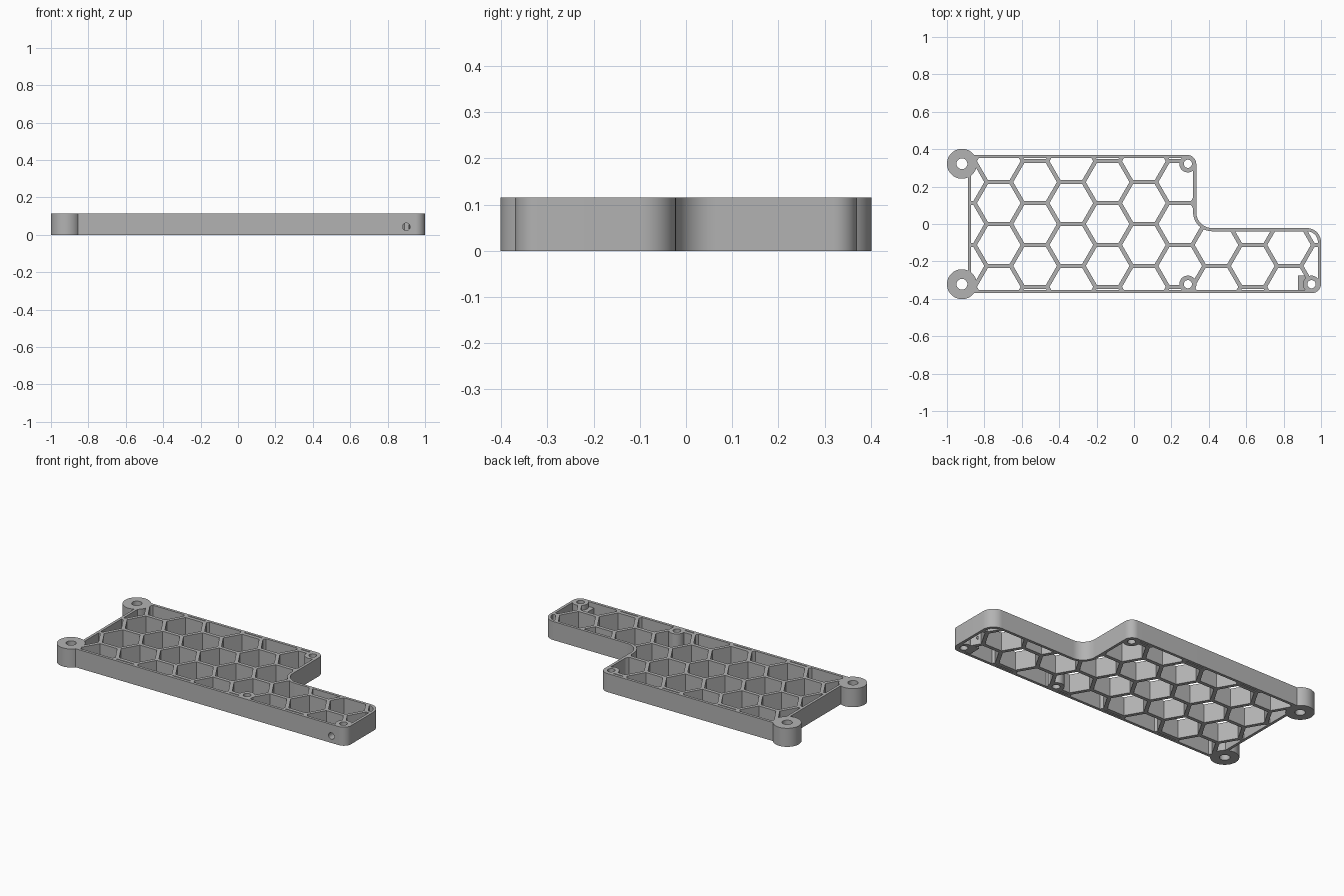
import bpy
import bmesh
from math import pi, cos, sin, tan, sqrt, radians
from mathutils import Vector, Matrix

if "Cube" in bpy.data.objects:
    bpy.data.objects.remove(bpy.data.objects["Cube"], do_unlink=True)

HEIGHT = 0.115
WALL = 0.017
PITCH, RIB = 0.224, 0.022

grey = bpy.data.materials.new("plain grey")
grey.use_nodes = True
grey.diffuse_color = (0.45, 0.45, 0.45, 1)
grey.node_tree.nodes["Principled BSDF"].inputs["Base Color"].default_value = grey.diffuse_color


def prisms(name, outlines, z0, z1):
    """One object made of upright prisms, one per closed outline."""
    bm = bmesh.new()
    for pts in outlines:
        base = bm.faces.new([bm.verts.new((x, y, z0)) for x, y in pts])
        ext = bmesh.ops.extrude_face_region(bm, geom=[base])
        top = [v for v in ext["geom"] if isinstance(v, bmesh.types.BMVert)]
        bmesh.ops.translate(bm, verts=top, vec=(0, 0, z1 - z0))
    bmesh.ops.recalc_face_normals(bm, faces=bm.faces)
    mesh = bpy.data.meshes.new(name)
    bm.to_mesh(mesh)
    bm.free()
    obj = bpy.data.objects.new(name, mesh)
    bpy.context.collection.objects.link(obj)
    mesh.materials.append(grey)
    return obj


def ring(x, y, r, n=48):
    return [(x + r * cos(2 * pi * i / n), y + r * sin(2 * pi * i / n)) for i in range(n)]


def box(x0, x1, y0, y1):
    return [(x0, y0), (x1, y0), (x1, y1), (x0, y1)]


def combine(obj, other, operation, keep=False):
    mod = obj.modifiers.new("combine", "BOOLEAN")
    mod.operation, mod.object, mod.solver = operation, other, "EXACT"
    bpy.context.view_layer.objects.active = obj
    bpy.ops.object.modifier_apply(modifier=mod.name)
    if not keep:
        bpy.data.objects.remove(other, do_unlink=True)


# Stepped outline: corner x, y and rounding radius, counter-clockwise
CORNERS = [(-0.888, -0.37, 0), (1, -0.37, 0.05), (1, -0.022, 0.075),
           (0.333, -0.022, 0.085), (0.333, 0.37, 0.05), (-0.888, 0.37, 0)]


def outline(inset):
    pts, n = [], len(CORNERS)
    for i, (x, y, r) in enumerate(CORNERS):
        p = Vector((x, y))
        a = (p - Vector(CORNERS[i - 1][:2])).normalized()
        b = (Vector(CORNERS[(i + 1) % n][:2]) - p).normalized()
        turn = a.x * b.y - a.y * b.x
        p += (b - a) * inset * turn
        if r == 0:
            pts.append(tuple(p))
            continue
        r -= inset * turn
        centre = p + (b - a) * r
        for k in range(13):
            t = k / 12 * pi / 2
            pts.append(tuple(centre - b * r * cos(t) + a * r * sin(t)))
    return pts


MOUNTS = [(-0.92, s * 0.322) for s in (-1, 1)]
SCREWS = [(0.288, 0.322), (0.288, -0.322), (0.949, -0.322)]
bosses = [ring(x, y, 0.08, 64) for x, y in MOUNTS] + [ring(x, y, 0.046) for x, y in SCREWS]

# Honeycomb openings, trimmed by the rim and the bosses
cells = []
radius = (PITCH - RIB) / sqrt(3)
for i in range(-5, 6):
    for j in range(-2, 3):
        shift = PITCH / 2 if i % 2 == 0 else 0
        cells.append(ring(0.053 + i * PITCH * sqrt(3) / 2, j * PITCH + shift, radius, 6))
openings = prisms("openings", cells, -0.2, 0.3)
combine(openings, prisms("inner_rim", [outline(WALL)], -0.15, 0.25), "INTERSECT")
boss_solid = prisms("bosses", bosses, -0.3, 0.4)
combine(openings, boss_solid, "DIFFERENCE")

# Plate with round mounting lugs, trimmed to one thickness
plate = prisms("honeycomb_plate", [outline(0)], -0.1, 0.2)
combine(plate, prisms("lugs", bosses[:2], -0.08, 0.18), "UNION")
combine(plate, prisms("slab", [box(-2, 2, -1, 1)], 0, HEIGHT), "INTERSECT")
combine(plate, openings, "DIFFERENCE")

# Block around the side pin hole
block = prisms("pin_block", [box(0.878, 0.925, -0.362, -0.275)], 0.002, 0.085)
combine(plate, block, "UNION")

# Screw holes and side pin hole
holes = [ring(x, y, 0.029) for x, y in MOUNTS] + [ring(x, y, 0.022) for x, y in SCREWS]
combine(plate, prisms("screw_holes", holes, -0.1, 0.3), "DIFFERENCE")
pin = prisms("pin_hole", [ring(0, 0, 0.02, 32)], 0, 0.18)
pin.data.transform(Matrix.Translation((0.9, -0.42, 0.043)) @ Matrix.Rotation(radians(-90), 4, "X"))
combine(plate, pin, "DIFFERENCE")

bpy.ops.object.select_all(action="DESELECT")
plate.select_set(True)
bpy.context.view_layer.objects.active = plate
bpy.ops.object.shade_smooth_by_angle(angle=radians(30))
